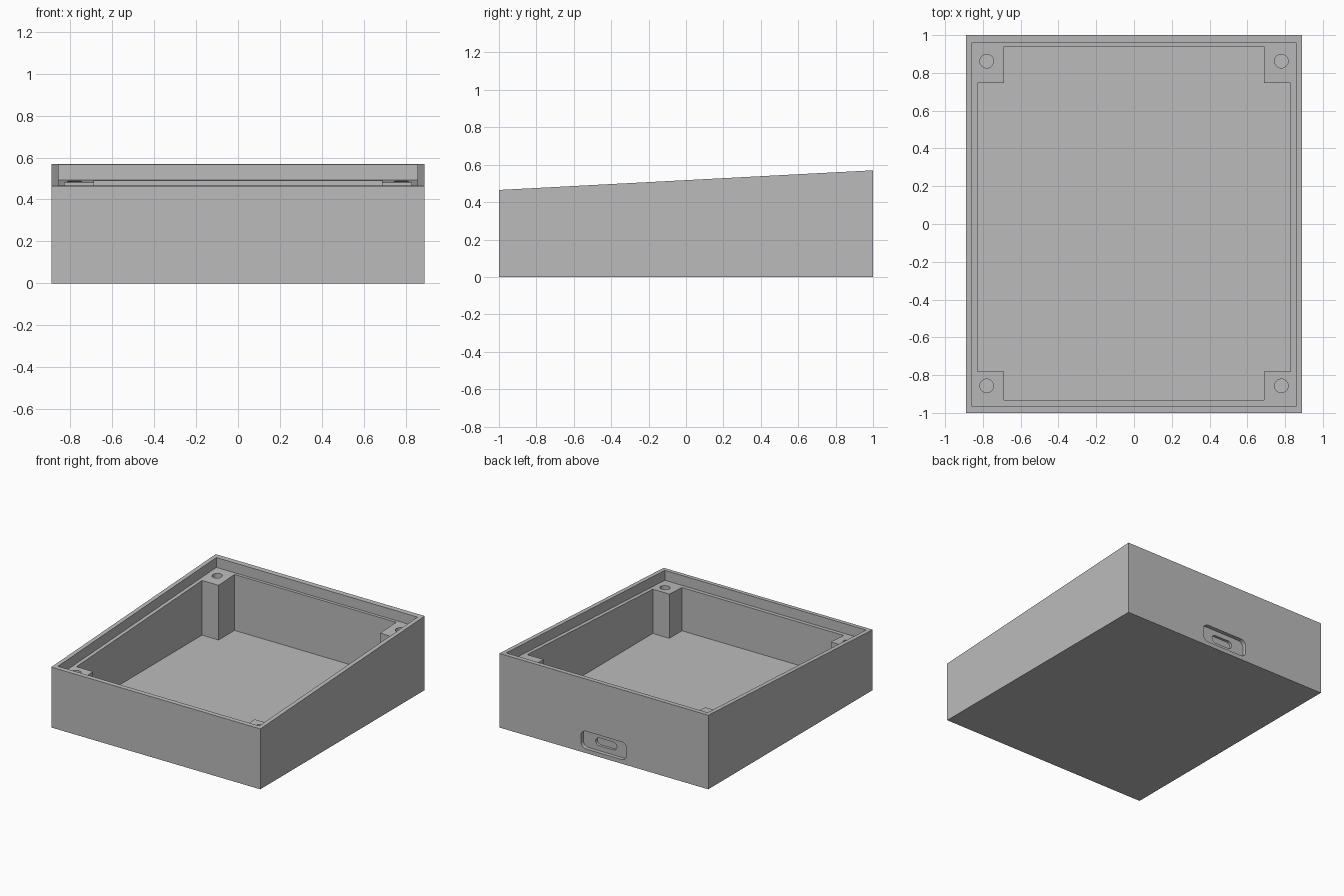
import bpy, bmesh, math

if "Cube" in bpy.data.objects:
    bpy.data.objects.remove(bpy.data.objects["Cube"])

HX, HY = 0.89, 1.0          # half width, half depth
FLOOR, LIP = 0.06, 0.076    # floor thickness, depth of lid recess


def rim(y):
    """Height of the sloping top edge."""
    return 0.465 + (y + HY) * 0.0525


def prism(name, plan, low, high, upright=False):
    """Extrude a plan outline between two levels; low/high may depend on y.
    Upright prisms use (x, z) outlines and run along y."""
    bm = bmesh.new()
    rings = []
    for level in (low, high):
        ring = []
        for a, b in plan:
            c = level(b) if callable(level) else level
            ring.append(bm.verts.new((a, c, b) if upright else (a, b, c)))
        rings.append(ring)
    bot, top = rings
    bm.faces.new(bot[::-1])
    bm.faces.new(top)
    for i in range(len(plan)):
        j = (i + 1) % len(plan)
        bm.faces.new((bot[i], bot[j], top[j], top[i]))
    bmesh.ops.recalc_face_normals(bm, faces=bm.faces)
    mesh = bpy.data.meshes.new(name)
    bm.to_mesh(mesh)
    bm.free()
    obj = bpy.data.objects.new(name, mesh)
    bpy.context.collection.objects.link(obj)
    return obj


def rect(x, y0, y1):
    return [(-x, y0), (x, y0), (x, y1), (-x, y1)]


def rounded(cx, cy, hw, hh, r, n=8):
    """Rounded rectangle outline."""
    pts = []
    for k, (sx, sy) in enumerate(((1, 1), (-1, 1), (-1, -1), (1, -1))):
        for i in range(n + 1):
            t = (k + i / n) * math.pi / 2
            pts.append((cx + sx * (hw - r) + r * math.cos(t),
                        cy + sy * (hh - r) + r * math.sin(t)))
    return pts


def circle(cx, cy, r, n=32):
    return [(cx + r * math.cos(2 * math.pi * i / n),
             cy + r * math.sin(2 * math.pi * i / n)) for i in range(n)]


# Wedge-shaped outer body
case = prism("case", rect(HX, -HY, HY), 0.0, rim)

# Recess for the lid, following the slope
cutters = [prism("lid_recess_cutter", rect(0.857, -0.966, 0.961),
                 lambda y: rim(y) - LIP, 1.0)]

# Main cavity, leaving a square screw post in each corner
ix, px, f0, f1, b0, b1 = 0.829, 0.688, -0.933, -0.78, 0.747, 0.94
cavity = [(-px, f0), (px, f0), (px, f1), (ix, f1), (ix, b0), (px, b0),
          (px, b1), (-px, b1), (-px, b0), (-ix, b0), (-ix, f1), (-px, f1)]
cutters.append(prism("cavity_cutter", cavity, FLOOR, 1.0))

# Screw holes in the posts
for x in (-0.78, 0.78):
    for y in (-0.857, 0.862):
        cutters.append(prism("screw_hole_cutter", circle(x, y, 0.036),
                             rim(y) - LIP - 0.2, 1.0))

# Socket recess and slot in the back wall
cutters.append(prism("socket_recess_cutter", rounded(0, 0.1, 0.195, 0.068, 0.045),
                     0.97, 1.1, True))
cutters.append(prism("socket_slot_cutter", rounded(0, 0.1, 0.09, 0.03, 0.0299),
                     0.95, 1.1, True))

# Carve the body and drop the cutters
for c in cutters:
    c.hide_render = True
    mod = case.modifiers.new(c.name, "BOOLEAN")
    mod.operation, mod.solver, mod.object = "DIFFERENCE", "EXACT", c
bpy.context.view_layer.update()
carved = bpy.data.meshes.new_from_object(
    case.evaluated_get(bpy.context.evaluated_depsgraph_get()))
case.modifiers.clear()
case.data = carved
for c in cutters:
    bpy.data.objects.remove(c)

# Single grey plastic
grey = bpy.data.materials.new("grey_plastic")
grey.diffuse_color = (0.5, 0.5, 0.5, 1)
grey.use_nodes = True
grey.node_tree.nodes["Principled BSDF"].inputs["Base Color"].default_value = grey.diffuse_color
case.data.materials.clear()
case.data.materials.append(grey)

# Smooth the round holes, keep the edges sharp
bpy.context.view_layer.objects.active = case
case.select_set(True)
bpy.ops.object.shade_smooth_by_angle(angle=math.radians(30))
